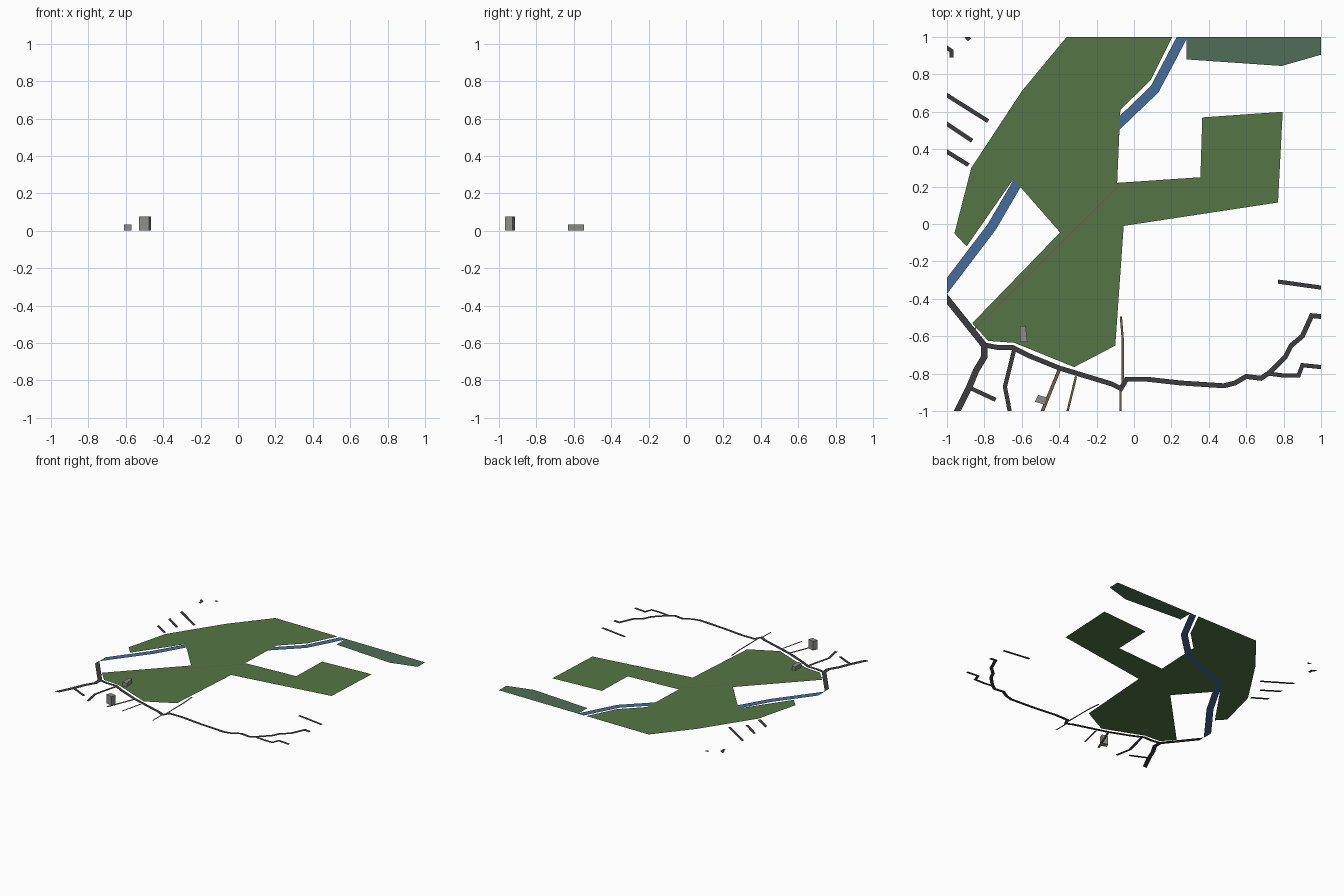
import bpy, bmesh
from mathutils import Vector


def material(name, rgb):
    m = bpy.data.materials.new(name)
    m.diffuse_color = (*rgb, 1)
    return m


GRASS = material("grass", (0.09, 0.18, 0.06))
WOOD = material("woodland", (0.08, 0.155, 0.1))
WATER = material("water", (0.06, 0.155, 0.32))
ASPHALT = material("asphalt", (0.045, 0.045, 0.05))
DIRT = material("dirt", (0.15, 0.11, 0.075))
STONE = material("stone", (0.27, 0.27, 0.25))


def finish(name, bm, mat, clip=True):
    # trim everything to the square map tile
    if clip:
        for n in ((1, 0, 0), (-1, 0, 0), (0, 1, 0), (0, -1, 0)):
            bmesh.ops.bisect_plane(bm, geom=bm.verts[:] + bm.edges[:] + bm.faces[:],
                                   plane_co=n, plane_no=n, clear_outer=True)
    me = bpy.data.meshes.new(name)
    bm.to_mesh(me)
    bm.free()
    me.materials.append(mat)
    ob = bpy.data.objects.new(name, me)
    bpy.context.collection.objects.link(ob)
    return ob


def area(name, pts, z, mat, height=0):
    bm = bmesh.new()
    f = bm.faces.new([bm.verts.new((x, y, z)) for x, y in pts])
    f.normal_update()
    if f.normal.z < 0:
        f.normal_flip()
    if height:
        r = bmesh.ops.extrude_face_region(bm, geom=[f], use_keep_orig=True)
        top = [v for v in r["geom"] if isinstance(v, bmesh.types.BMVert)]
        bmesh.ops.translate(bm, verts=top, vec=(0, 0, height))
        bmesh.ops.recalc_face_normals(bm, faces=bm.faces[:])
    return finish(name, bm, mat)


def ribbon(name, pts, width, z, mat):
    # flat mitred strip along a centre line
    p = [Vector(q) for q in pts]
    d = [(b - a).normalized() for a, b in zip(p, p[1:])]
    bm = bmesh.new()
    rows = []
    for i, c in enumerate(p):
        a, b = d[max(i - 1, 0)], d[min(i, len(d) - 1)]
        t = (a + b).normalized()
        off = Vector((-t.y, t.x)) * (width / 2 / max(t.dot(a), 0.6))
        rows.append([bm.verts.new((*(c + s * off), z)) for s in (1, -1)])
    for (l0, r0), (l1, r1) in zip(rows, rows[1:]):
        bm.faces.new((r0, r1, l1, l0))
    return finish(name, bm, mat)


# river runs beneath the park
ribbon("river", [(-1.06, -0.41), (-0.76, -0.015), (-0.635, 0.2), (-0.565, 0.34),
                 (-0.13, 0.49), (0.11, 0.72), (0.195, 0.88), (0.31, 1.1)],
       0.052, 0.0, WATER)

# green land
area("park", [(-0.36, 1), (-0.60, 0.71), (-0.87, 0.30), (-0.96, -0.05), (-0.895, -0.12),
              (-0.645, 0.24), (-0.395, -0.045), (-0.865, -0.53), (-0.78, -0.625),
              (-0.64, -0.635), (-0.32, -0.765), (-0.10, -0.65), (-0.055, -0.01),
              (0.77, 0.115), (0.795, 0.60), (0.365, 0.57), (0.355, 0.25),
              (-0.09, 0.22), (-0.073, 0.61), (0.09, 0.77), (0.205, 1)], 0.001, GRASS)
area("woodland", [(0.28, 1), (0.28, 0.88), (0.79, 0.845), (1, 0.905), (1, 1)], 0.0005, WOOD)

# paved roads
main_road = [(-0.81, -0.645), (-0.73, -0.66), (-0.65, -0.66), (-0.56, -0.705), (-0.40, -0.77),
             (-0.12, -0.855), (-0.07, -0.88), (-0.04, -0.83), (0.07, -0.83), (0.25, -0.85),
             (0.48, -0.865), (0.54, -0.85), (0.60, -0.815), (0.68, -0.825), (0.73, -0.79),
             (0.81, -0.71), (0.84, -0.65), (0.90, -0.60), (0.95, -0.49), (1.05, -0.50)]
ribbon("main_road", main_road, 0.026, 0.002, ASPHALT)
ribbon("west_road", [(-1.06, -0.325), (-0.80, -0.65), (-0.80, -0.71), (-0.845, -0.785),
                     (-0.88, -0.87), (-0.97, -1.05)], 0.034, 0.0022, ASPHALT)
side_roads = [
    [(-0.88, -0.875), (-0.74, -0.94)],
    [(-0.64, -0.67), (-0.69, -0.87), (-0.655, -1.05)],
    [(0.72, -0.80), (0.80, -0.81), (0.88, -0.81), (0.90, -0.755), (1.05, -0.77)],
    [(0.77, -0.308), (1.05, -0.347)],
    [(-1.05, 0.72), (-0.78, 0.55)],
    [(-1.05, 0.568), (-0.865, 0.445)],
    [(-1.05, 0.418), (-0.885, 0.315)],
    [(-1.05, 0.975), (-0.975, 0.925), (-0.975, 0.89)],
    [(-0.92, 1.03), (-0.88, 0.985)],
]
for i, pts in enumerate(side_roads):
    ribbon(f"side_road_{i + 1}", pts, 0.022, 0.0018, ASPHALT)

# dirt tracks and the footpath across the park
tracks = [
    ([(-0.40, -0.78), (-0.51, -1.05)], 0.018),
    ([(-0.31, -0.815), (-0.367, -1.05)], 0.012),
    ([(-0.07, -0.495), (-0.06, -0.62), (-0.06, -0.85)], 0.012),
    ([(-0.073, -0.885), (-0.073, -1.05)], 0.01),
    ([(-0.85, -0.56), (-0.08, 0.205)], 0.008),
]
for i, (pts, w) in enumerate(tracks):
    ribbon(f"track_{i + 1}", pts, w, 0.0015, DIRT)

# buildings
area("low_building", [(-0.61, -0.545), (-0.61, -0.63), (-0.57, -0.63), (-0.58, -0.545)],
     0.001, STONE, 0.031)
area("tall_building", [(-0.53, -0.95), (-0.513, -0.915), (-0.465, -0.927), (-0.475, -0.967)],
     0.001, STONE, 0.074)
